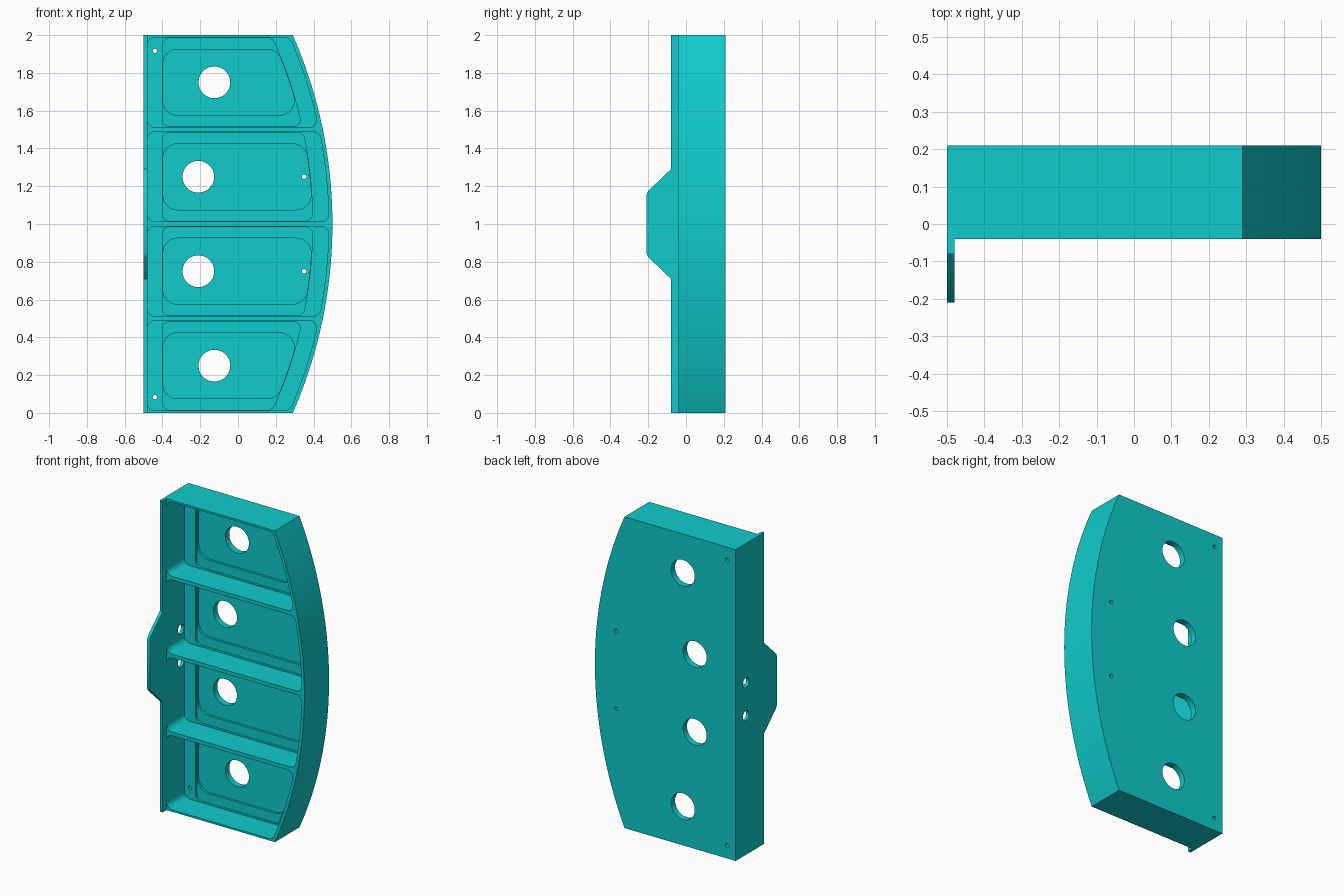
import bpy, bmesh
from math import sqrt, atan2, cos, sin, pi, asin

if "Cube" in bpy.data.objects:
    bpy.data.objects.remove(bpy.data.objects["Cube"], do_unlink=True)

# Curved side: a large arc centred at (ARC_X, 1)
ARC_R = 2.486
ARC_X = 0.5 - ARC_R

teal = bpy.data.materials.new("teal")
teal.use_nodes = True
teal.diffuse_color = (0.005, 0.6, 0.6, 1)
teal.node_tree.nodes["Principled BSDF"].inputs["Base Color"].default_value = teal.diffuse_color


def arc(cx, cz, r, a0, a1, n):
    angles = [a0 + (a1 - a0) * i / n for i in range(n + 1)]
    return [(cx + r * cos(a), cz + r * sin(a)) for a in angles]


def circle(x, z, r, n=48):
    return arc(x, z, r, 0, 2 * pi, n)[:-1]


def pocket(left, z0, z1, inset, r):
    """Rounded outline whose right side runs parallel to the curved side."""
    big = ARC_R - inset
    low, high = z0 + r, z1 - r
    xl = ARC_X + sqrt((big - r) ** 2 - (low - 1) ** 2)
    xh = ARC_X + sqrt((big - r) ** 2 - (high - 1) ** 2)
    al, ah = atan2(low - 1, xl - ARC_X), atan2(high - 1, xh - ARC_X)
    return (arc(xl, low, r, -pi / 2, al, 8)
            + arc(ARC_X, 1, big, al, ah, 10)[1:-1]
            + arc(xh, high, r, ah, pi / 2, 8)
            + arc(left + r, high, r, pi / 2, pi, 8)
            + arc(left + r, low, r, pi, 1.5 * pi, 8))


def prisms(name, outlines, start, end, axis="y"):
    """One object holding a prism for each outline, along y or x."""
    bm = bmesh.new()
    for outline in outlines:
        if axis == "y":
            pts = [(u, start, v) for u, v in outline]
            shift = (0, end - start, 0)
        else:
            pts = [(start, u, v) for u, v in outline]
            shift = (end - start, 0, 0)
        face = bm.faces.new([bm.verts.new(p) for p in pts])
        out = bmesh.ops.extrude_face_region(bm, geom=[face], use_keep_orig=True)
        moved = [g for g in out["geom"] if isinstance(g, bmesh.types.BMVert)]
        bmesh.ops.translate(bm, verts=moved, vec=shift)
    bmesh.ops.recalc_face_normals(bm, faces=bm.faces[:])
    mesh = bpy.data.meshes.new(name)
    bm.to_mesh(mesh)
    bm.free()
    mesh.materials.append(teal)
    obj = bpy.data.objects.new(name, mesh)
    bpy.context.collection.objects.link(obj)
    return obj


def activate(obj):
    bpy.ops.object.select_all(action="DESELECT")
    obj.select_set(True)
    bpy.context.view_layer.objects.active = obj


def cut(target, cutter):
    mod = target.modifiers.new("cut", "BOOLEAN")
    mod.operation, mod.solver, mod.object = "DIFFERENCE", "EXACT", cutter
    activate(target)
    bpy.ops.object.modifier_apply(modifier=mod.name)
    bpy.data.objects.remove(cutter, do_unlink=True)


# Main housing
half = asin(1 / ARC_R)
body_outline = [(-0.5, 2), (-0.5, 0)] + arc(ARC_X, 1, ARC_R, -half, half, 40)
housing = prisms("housing", [body_outline], -0.04, 0.21)

# Four bays, stepped in three levels, separated by thin ribs
bays = [(i * 0.5 + 0.012, i * 0.5 + 0.488) for i in range(4)]
cut(housing, prisms("bay_cutter", [pocket(-0.48, a, b, 0.02, 0.04) for a, b in bays], -0.3, 0.14))
cut(housing, prisms("step_cutter",
                    [pocket(-0.40, a + 0.003, b - 0.003, 0.105, 0.04) for a, b in bays], 0.1, 0.155))
cut(housing, prisms("recess_cutter",
                    [pocket(-0.398, a + 0.063, b - 0.063, 0.107, 0.08) for a, b in bays], 0.12, 0.17))

# Holes through the back wall, mirrored above and below the middle
holes = []
for side in (-1, 1):
    for x, dz, r in ((-0.125, 0.75, 0.084), (-0.21, 0.25, 0.084),
                     (-0.44, 0.917, 0.012), (0.35, 0.25, 0.012)):
        holes.append(circle(x, 1 + side * dz, r))
cut(housing, prisms("hole_cutter", holes, 0.05, 0.3))

# Two holes through the flat side wall
side_holes = [circle(0.106, z, 0.031, 32) for z in (0.894, 1.106)]
cut(housing, prisms("side_hole_cutter", side_holes, -0.6, -0.45, "x"))

# Thin flange with a tapered tab along the flat side
tab = [(-0.04, 0), (-0.04, 2), (-0.08, 2), (-0.08, 1.29), (-0.2, 1.175), (-0.21, 1.155),
       (-0.21, 0.845), (-0.2, 0.825), (-0.08, 0.71), (-0.08, 0)]
flange = prisms("side_flange", [tab], -0.5, -0.48, "x")

for part in (housing, flange):
    activate(part)
    bpy.ops.object.shade_smooth_by_angle(angle=0.5)
